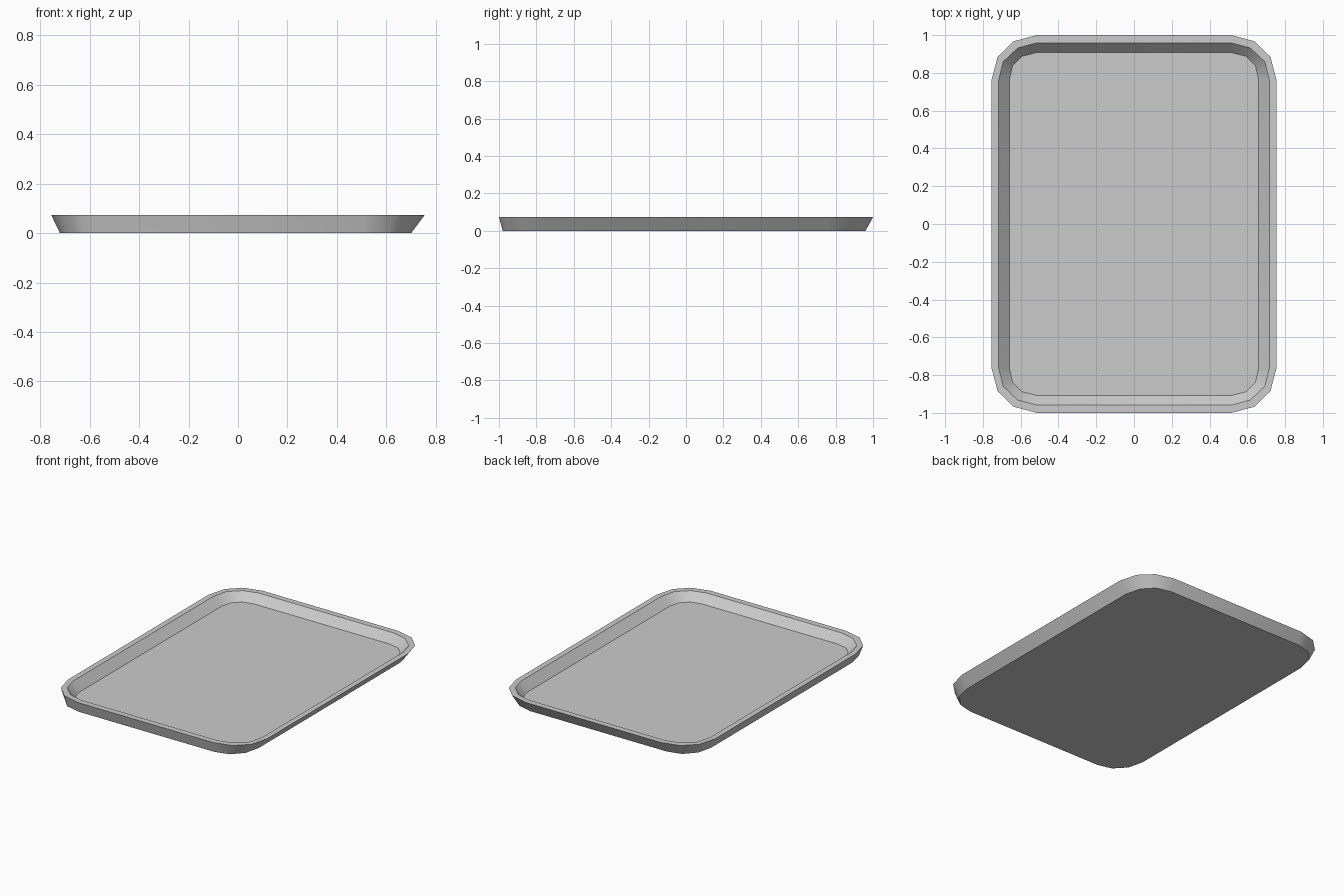
import bpy
import bmesh
import math

old = bpy.data.objects.get("Cube")
if old:
    bpy.data.objects.remove(old, do_unlink=True)

# Single grey finish
grey = bpy.data.materials.new("light_grey")
grey.use_nodes = True
colour = (0.6, 0.6, 0.6, 1.0)
grey.diffuse_color = colour
grey.node_tree.nodes["Principled BSDF"].inputs["Base Color"].default_value = colour


def ring(bm, corner, z, dx=0.0, dy=0.0):
    """Counter-clockwise loop made by mirroring one corner outline."""
    loop = []
    for sx, sy in ((1, 1), (-1, 1), (-1, -1), (1, -1)):
        points = corner if sx * sy > 0 else corner[::-1]
        loop += [bm.verts.new((sx * x + dx, sy * y + dy, z)) for x, y in points]
    return loop


def bridge(bm, lower, upper):
    for i in range(len(lower)):
        j = (i + 1) % len(lower)
        bm.faces.new((lower[i], lower[j], upper[j], upper[i]))


# Corner outlines, from the long side round to the short side
base = [(0.71, 0.765), (0.685, 0.87), (0.615, 0.945), (0.515, 0.97)]
outer = [(0.755, 0.76), (0.722, 0.885), (0.638, 0.967), (0.515, 1.0)]
inner = [(0.717, 0.76), (0.692, 0.86), (0.615, 0.932), (0.515, 0.959)]
floor = [(0.659, 0.765), (0.643, 0.837), (0.593, 0.888), (0.515, 0.908)]

# Tray: underside, flared wall, flat rim, sloped inside and floor
bm = bmesh.new()
rings = [
    ring(bm, base, 0.0, -0.01, -0.01),
    ring(bm, outer, 0.073),
    ring(bm, inner, 0.073),
    ring(bm, floor, 0.018),
]
for lower, upper in zip(rings, rings[1:]):
    bridge(bm, lower, upper)
bm.faces.new(rings[0][::-1])
bm.faces.new(rings[-1])

mesh = bpy.data.meshes.new("tray")
bm.to_mesh(mesh)
bm.free()
mesh.materials.append(grey)
tray = bpy.data.objects.new("tray", mesh)
bpy.context.collection.objects.link(tray)

# Smooth corners with crisp rim and floor edges
bpy.ops.object.select_all(action="DESELECT")
tray.select_set(True)
bpy.context.view_layer.objects.active = tray
bpy.ops.object.shade_smooth_by_angle(angle=math.radians(35))
